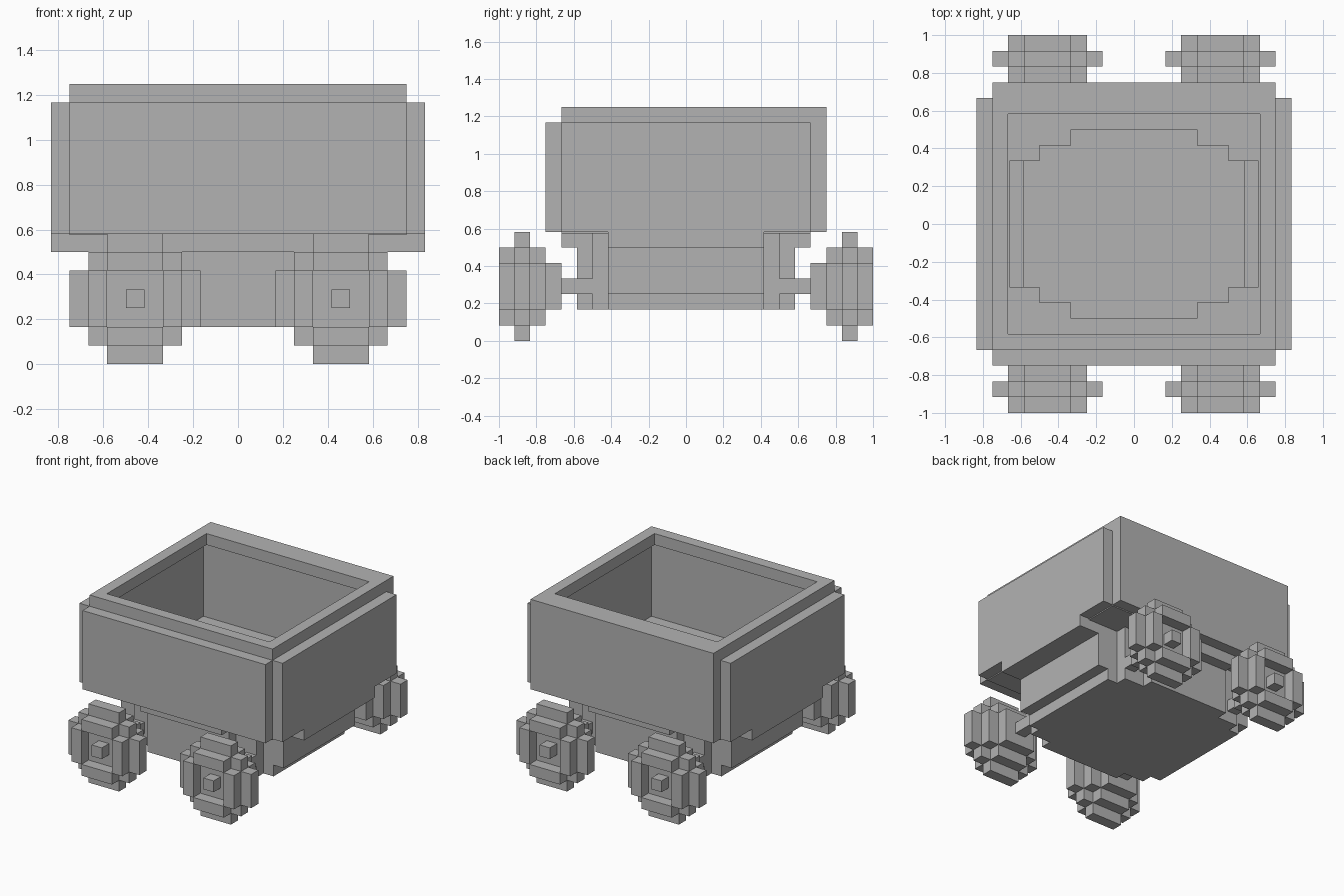
import bpy, bmesh
from mathutils import Vector

U = 1 / 12    # one block
THIN = 0.1    # sheet thickness, in blocks

cube = bpy.data.objects.get("Cube")
if cube:
    bpy.data.objects.remove(cube)

grey = bpy.data.materials.new("plain_grey")
grey.use_nodes = True
tone = (0.45, 0.45, 0.45, 1)
grey.diffuse_color = tone
grey.node_tree.nodes["Principled BSDF"].inputs["Base Color"].default_value = tone


def build(name, boxes, mirror_x=False, mirror_y=False):
    """Make one object from boxes given as x, y and z ranges in blocks."""
    bm = bmesh.new()
    for sx in ((1, -1) if mirror_x else (1,)):
        for sy in ((1, -1) if mirror_y else (1,)):
            for xs, ys, zs in boxes:
                lo = Vector((xs[0], ys[0], zs[0]))
                hi = Vector((xs[1], ys[1], zs[1]))
                mid, size = (lo + hi) / 2, hi - lo
                made = bmesh.ops.create_cube(bm, size=1)["verts"]
                for v in made:
                    p = Vector(a * b for a, b in zip(v.co, size)) + mid
                    v.co = Vector((p.x * sx, p.y * sy, p.z)) * U
    bmesh.ops.recalc_face_normals(bm, faces=bm.faces)
    mesh = bpy.data.meshes.new(name)
    bm.to_mesh(mesh)
    bm.free()
    mesh.materials.append(grey)
    obj = bpy.data.objects.new(name, mesh)
    bpy.context.collection.objects.link(obj)
    return obj


# Tub walls
build("front_panel", [((-9, 9), (-9, -8), (7, 14))])
build("back_panel", [((-9, 9), (8, 9), (7, 15))])
build("side_panels", [((9, 10), (-8, 8), (7, 14)),
                      ((9, 10), (-5, 5), (6, 7))], mirror_x=True)

# Rim around the opening
build("rim_ends", [((-9, 9), (7, 8), (14, 15))], mirror_y=True)
build("rim_sides", [((8, 9), (-7, 7), (14, 15))], mirror_x=True)

# Ledges inside the tub, thin over the wheel arches
build("end_ledges", [((-4, 4), (6, 8), (6, 7))], mirror_y=True)
build("side_ledges", [((8, 9), (-5, 5), (6, 7))], mirror_x=True)
build("arch_ledges", [((4, 9), (5, 8), (7 - THIN, 7))], True, True)

# Stepped chassis walls
build("chassis_ends", [((-4, 4), (6, 7), (2, 7))], mirror_y=True)
build("chassis_steps", [((4, 6), (5, 6), (2, 7)),
                        ((6, 8), (4, 5), (3, 7))], True, True)
build("chassis_sides", [((8 - THIN, 8), (-5, 5), (3, 7)),
                        ((7, 8), (-5, 5), (3, 3 + THIN))], mirror_x=True)

# Chassis floor
build("chassis_floor", [((-7, 7), (-5, 5), (2, 3)),
                        ((-6, 6), (-6, 6), (2, 3))])


def disc(radius, core, y0, y1):
    """Boxes of a stepped disc around the wheel centre."""
    cx, cz = 5.5, 3.5
    spans = [(radius, core), (core, radius)]
    if radius - core > 1:
        spans.append((radius - 1, radius - 1))
    return [((cx - a, cx + a), (y0, y1), (cz - b, cz + b)) for a, b in spans]


# Wheels with a raised outer ring and a hub
outer_ring = []
for s in (-1, 1):
    a, b = sorted((1.5 * s, 2.5 * s))
    outer_ring.append(((5.5 + a, 5.5 + b), (11, 12), (2, 5)))
    outer_ring.append(((4, 7), (11, 12), (3.5 + a, 3.5 + b)))
hub = [((5, 6), (11, 12), (3, 4))]
inner_plate = [((4, 7), (8, 9), (2, 5))]
wheel = disc(3.5, 1.5, 10, 11) + disc(2.5, 1.5, 9, 10) + outer_ring + hub + inner_plate
axle = [((5, 6), (6, 8), (3, 4))]
for side, sx in (("left", 1), ("right", -1)):
    for end, sy in (("front", -1), ("back", 1)):
        for part, boxes in (("wheel", wheel), ("axle", axle)):
            placed = [(sorted((x[0] * sx, x[1] * sx)),
                       sorted((y[0] * sy, y[1] * sy)), z) for x, y, z in boxes]
            build(f"{end}_{side}_{part}", placed)
